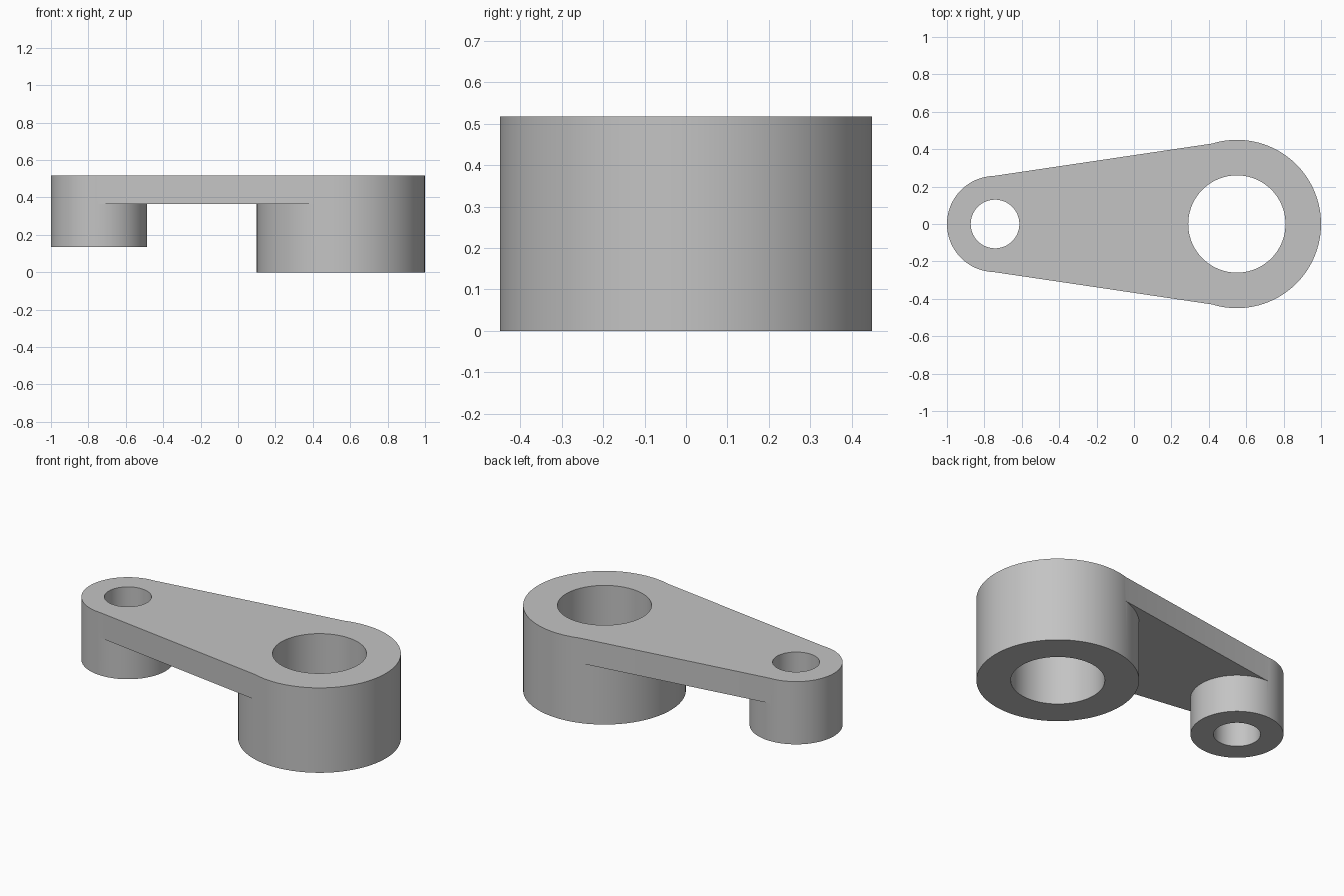
import bpy, bmesh
from math import radians, sin, cos

cube = bpy.data.objects.get("Cube")
if cube:
    bpy.data.objects.remove(cube, do_unlink=True)

TOP = 0.518
ARM_BOTTOM = 0.365
# centre x, outer radius, hole radius, underside height, arm corner angle
BIG = (0.55, 0.45, 0.26, 0.0, radians(106.8))
SMALL = (-0.743, 0.257, 0.13, 0.135, radians(92))

grey = bpy.data.materials.new("plain grey")
grey.use_nodes = True
colour = (0.55, 0.55, 0.55, 1)
grey.diffuse_color = colour
grey.node_tree.nodes["Principled BSDF"].inputs["Base Color"].default_value = colour


def prism(name, outline, bottom, top):
    """Extrude a closed plan outline between two heights."""
    bm = bmesh.new()
    face = bm.faces.new([bm.verts.new((x, y, bottom)) for x, y in outline])
    grown = bmesh.ops.extrude_face_region(bm, geom=[face])["geom"]
    for v in grown:
        if isinstance(v, bmesh.types.BMVert):
            v.co.z = top
    bmesh.ops.recalc_face_normals(bm, faces=bm.faces)
    mesh = bpy.data.meshes.new(name)
    bm.to_mesh(mesh)
    bm.free()
    mesh.materials.append(grey)
    obj = bpy.data.objects.new(name, mesh)
    bpy.context.collection.objects.link(obj)
    return obj


def circle(x, r, n=96):
    return [(x + r * cos(radians(360 * i / n)), r * sin(radians(360 * i / n)))
            for i in range(n)]


def combine(target, tool, operation):
    mod = target.modifiers.new(operation.lower(), 'BOOLEAN')
    mod.operation = operation
    mod.solver = 'EXACT'
    mod.object = tool
    tool.hide_render = True
    helpers.append(tool)


# Tapered arm, its corners resting on the two boss rims
corners = [(x + 0.999 * r * cos(a), 0.999 * r * sin(a))
           for x, r, hole, low, a in (SMALL, BIG)]
outline = corners + [(x, -y) for x, y in reversed(corners)]
lever = prism("lever_arm", outline, ARM_BOTTOM, TOP)

# Join the bosses, then bore both holes right through
helpers = []
for side, (x, r, hole, low, a) in (("large", BIG), ("small", SMALL)):
    combine(lever, prism(side + "_boss", circle(x, r), low, TOP), 'UNION')
for side, (x, r, hole, low, a) in (("large", BIG), ("small", SMALL)):
    combine(lever, prism(side + "_bore", circle(x, hole), -0.2, TOP + 0.2), 'DIFFERENCE')

# Bake the solid and remove the helpers
graph = bpy.context.evaluated_depsgraph_get()
solid = bpy.data.meshes.new_from_object(lever.evaluated_get(graph))
lever.modifiers.clear()
lever.data = solid
for obj in helpers:
    bpy.data.objects.remove(obj, do_unlink=True)

# Smooth the round walls and keep the rims crisp
bpy.ops.object.select_all(action='DESELECT')
lever.select_set(True)
bpy.context.view_layer.objects.active = lever
bpy.ops.object.shade_smooth_by_angle(angle=radians(30))
